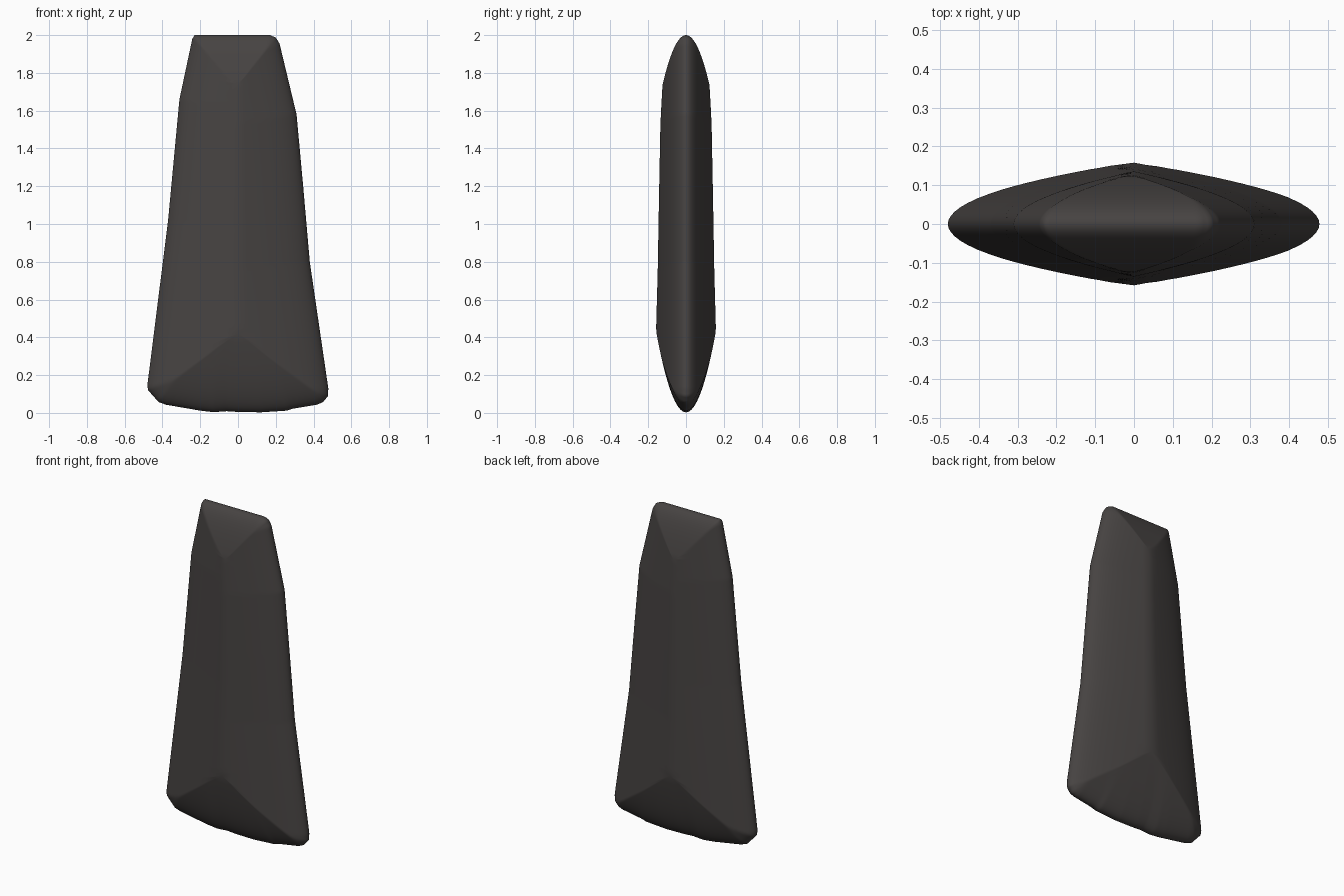
import bpy, bmesh, math
from mathutils import Vector

if "Cube" in bpy.data.objects:
    bpy.data.objects.remove(bpy.data.objects["Cube"])

# Blade outline in the x-z plane, clockwise from the top left
OUTLINE = [(-0.23, 2.0), (0.17, 2.0), (0.2, 1.987), (0.22, 1.955), (0.31, 1.58),
           (0.345, 1.2), (0.38, 0.8), (0.478, 0.13), (0.477, 0.09), (0.45, 0.057),
           (0.42, 0.044), (0.29, 0.022), (0.26, 0.012), (0.12, 0.003), (0.0, 0.005),
           (-0.06, 0.009), (-0.13, 0.004), (-0.2, 0.012), (-0.38, 0.043), (-0.42, 0.057),
           (-0.476, 0.12), (-0.48, 0.145), (-0.37, 1.02), (-0.31, 1.66), (-0.242, 1.98)]
P = [Vector(p) for p in OUTLINE]
EDGES = list(zip(P, P[1:] + P[:1]))
STEP, GRID, RINGS = 0.012, 0.03, 16
Z_LOW, Z_HIGH = 0.42, 1.74


def edge_distance(q):
    best = 9.0
    for a, b in EDGES:
        d = b - a
        t = max(0.0, min(1.0, (q - a).dot(d) / d.length_squared))
        best = min(best, (q - a - d * t).length)
    return best


# Evenly resampled outline
rim = []
for a, b in EDGES:
    n = max(1, math.ceil((b - a).length / STEP))
    rim += [a.lerp(b, i / n) for i in range(n)]

# Rings run from the rim to the central ridge, swelling with the root of the rim distance
bm = bmesh.new()
cols = []
for p in rim:
    z = round(max(Z_LOW, min(Z_HIGH, p.y)) / GRID) * GRID
    ridge = Vector((0, z))
    col = []
    for k in range(RINGS + 1):
        q = p.lerp(ridge, (k / RINGS) ** 2)
        y = 0.0 if k == 0 else 0.242 * math.sqrt(edge_distance(q))
        front = bm.verts.new((q.x, -y, q.y))
        back = front if k == 0 else bm.verts.new((q.x, y, q.y))
        col.append((front, back))
    cols.append(col)

for i, col in enumerate(cols):
    nxt = cols[(i + 1) % len(cols)]
    for k in range(RINGS):
        for side in (0, 1):
            bm.faces.new((col[k][side], nxt[k][side], nxt[k + 1][side], col[k + 1][side]))

bmesh.ops.remove_doubles(bm, verts=bm.verts, dist=0.0001)
bmesh.ops.recalc_face_normals(bm, faces=bm.faces)
for f in bm.faces:
    f.smooth = True

mesh = bpy.data.meshes.new("stone_blade")
bm.to_mesh(mesh)
bm.free()
mat = bpy.data.materials.new("dark stone grey")
mat.diffuse_color = (0.062, 0.056, 0.054, 1)
mat.use_nodes = True
mat.node_tree.nodes["Principled BSDF"].inputs["Base Color"].default_value = mat.diffuse_color
mesh.materials.append(mat)
blade = bpy.data.objects.new("stone_blade", mesh)
bpy.context.collection.objects.link(blade)
